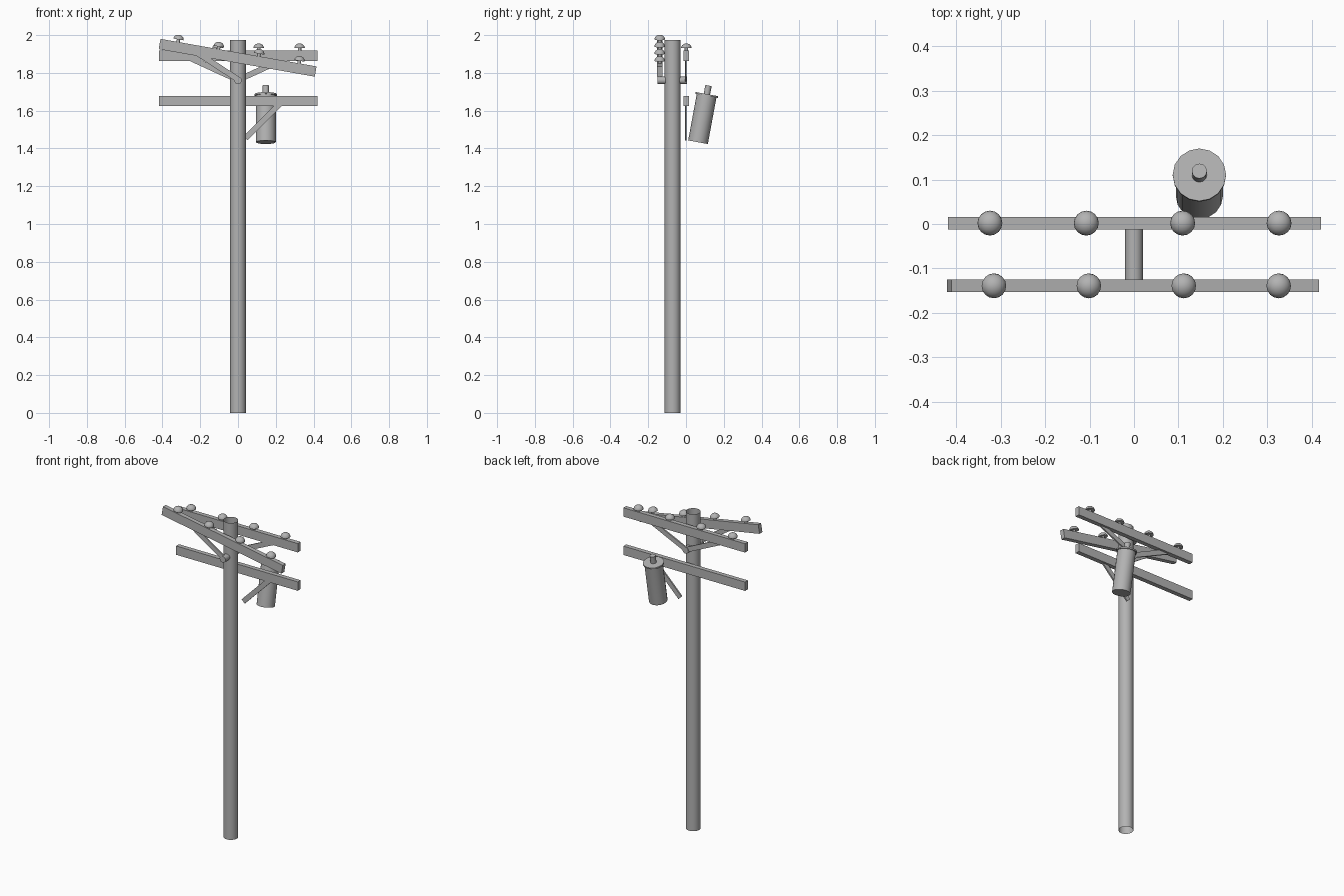
import bpy, bmesh, math
from mathutils import Matrix, Vector

if "Cube" in bpy.data.objects:
    bpy.data.objects.remove(bpy.data.objects["Cube"])

# One dark grey for every part
GREY = bpy.data.materials.new("dark_grey")
GREY.diffuse_color = (0.45, 0.45, 0.45, 1)
GREY.use_nodes = True
GREY.node_tree.nodes["Principled BSDF"].inputs["Base Color"].default_value = GREY.diffuse_color


def finish(bm, name, matrix=None, smooth=False):
    if matrix:
        bm.transform(matrix)
    bmesh.ops.recalc_face_normals(bm, faces=bm.faces)
    me = bpy.data.meshes.new(name)
    bm.to_mesh(me)
    bm.free()
    me.materials.append(GREY)
    ob = bpy.data.objects.new(name, me)
    bpy.context.collection.objects.link(ob)
    if smooth:
        bpy.ops.object.select_all(action='DESELECT')
        ob.select_set(True)
        bpy.context.view_layer.objects.active = ob
        bpy.ops.object.shade_smooth_by_angle(angle=math.radians(40))
    return ob


def box(name, size, matrix):
    bm = bmesh.new()
    bmesh.ops.create_cube(bm, size=1)
    bmesh.ops.scale(bm, vec=size, verts=bm.verts)
    return finish(bm, name, matrix)


def lathe(name, profile, sides, matrix):
    """Spin an (r, z) profile about local z."""
    bm = bmesh.new()
    rings = []
    for r, z in profile:
        if r == 0:
            rings.append([bm.verts.new((0, 0, z))] * sides)
        else:
            rings.append([bm.verts.new((r * math.cos(2 * math.pi * i / sides),
                                        r * math.sin(2 * math.pi * i / sides), z))
                          for i in range(sides)])
    for a, b in zip(rings, rings[1:]):
        for i in range(sides):
            j = (i + 1) % sides
            quad = list(dict.fromkeys((a[i], a[j], b[j], b[i])))
            bm.faces.new(quad)
    return finish(bm, name, matrix, smooth=True)


def brace(name, start, end, y):
    a, b = Vector((start[0], y, start[1])), Vector((end[0], y, end[1]))
    d = b - a
    rot = Matrix.Rotation(-math.atan2(d.z, d.x), 4, 'Y')
    box(name, (d.length, 0.009, 0.03), Matrix.Translation((a + b) / 2) @ rot)


T = Matrix.Translation

# Pole: open tube
lathe("pole", [(0.042, 0), (0.042, 1.975)], 24, T((0, -0.071, 0)))

# Through bolt holding the braces
lathe("brace_bolt", [(0, -0.079), (0.02, -0.079), (0.02, 0.079), (0, 0.079)], 16,
      T((0, -0.073, 1.76)) @ Matrix.Rotation(math.pi / 2, 4, 'X'))

# Crossarms; the front one hangs crooked
ARM = (0.839, 0.028, 0.055)
back = T((0.001, 0.002, 1.89))
front = T((-0.002, -0.139, 1.88)) @ Matrix.Rotation(math.radians(10), 4, 'Y')
box("back_crossarm", ARM, back)
box("front_crossarm", ARM, front)
box("lower_crossarm", ARM, T((0.001, 0.002, 1.651)))

# Insulators: stem with a half-dome cap
R, BASE, H = 0.028, 0.041, 0.025
dome = [(R * math.cos(t * math.pi / 10), BASE + H * math.sin(t * math.pi / 10)) for t in range(5)]
insulator = [(0, 0.02), (0.009, 0.02), (0.009, BASE)] + dome + [(0, BASE + H)]
for label, arm in (("back", back), ("front", front)):
    for i in range(4):
        lathe(f"{label}_insulator_{i + 1}", insulator, 16, arm @ T((-0.325 + i * 0.2167, 0, 0)))

# Flat braces
brace("back_brace_right", (0, 1.762), (0.25, 1.877), -0.002)
brace("back_brace_left", (0, 1.762), (-0.25, 1.877), -0.002)
brace("front_brace_left", (0, 1.765), (-0.23, 1.915), -0.142)
brace("lower_brace", (0.04, 1.453), (0.235, 1.648), -0.002)

# Transformer can with lid and bushing, leaning back
can = T((0.147, 0.0635, 1.433)) @ Matrix.Rotation(math.radians(-10.5), 4, 'X')
lathe("transformer_can", [(0, 0), (0.053, 0), (0.053, 0.252), (0, 0.252)], 16, can)
lathe("transformer_lid", [(0, 0.25), (0.06, 0.25), (0.06, 0.259), (0, 0.259)], 16, can)
lathe("transformer_bushing", [(0, 0.255), (0.017, 0.255), (0.017, 0.305), (0, 0.305)], 12, can)
